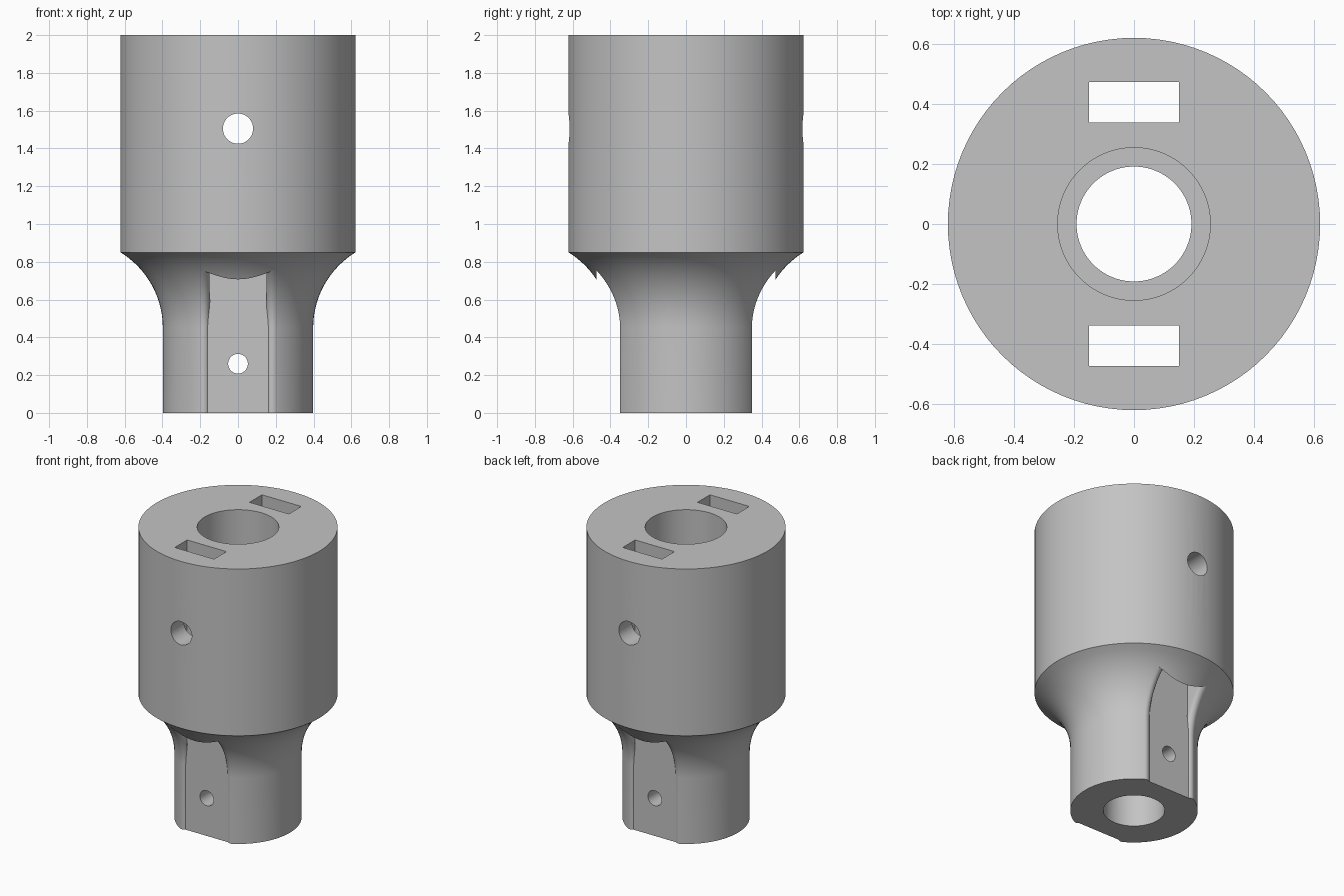
import bpy, bmesh, math

if "Cube" in bpy.data.objects:
    bpy.data.objects.remove(bpy.data.objects["Cube"], do_unlink=True)

SEGMENTS = 96
BODY_R, NECK_R = 0.622, 0.398
BORE_TOP_R, BORE_LOW_R = 0.255, 0.192
NECK_Z, SHOULDER_Z, TOP_Z = 0.45, 0.85, 2.0
SLOT_X, SLOT_IN, SLOT_OUT = 0.15, 0.34, 0.475
FILLET = 0.033

# Concave flare between neck and body
flare_d = BODY_R - NECK_R
flare_h = SHOULDER_Z - NECK_Z
FLARE_R = (flare_d ** 2 + flare_h ** 2) / (2 * flare_d)


def neck_radius(z):
    rise = max(0, z - NECK_Z)
    return NECK_R + FLARE_R - math.sqrt(FLARE_R ** 2 - rise ** 2)


def loft(name, rings, closed=False):
    """Skin matching rings of points; cap the ends or join them in a loop."""
    bm = bmesh.new()
    loops = [[bm.verts.new(p) for p in ring] for ring in rings]
    pairs = list(zip(loops, loops[1:]))
    if closed:
        pairs.append((loops[-1], loops[0]))
    else:
        bm.faces.new(loops[0])
        bm.faces.new(loops[-1])
    for a, b in pairs:
        for i in range(len(a)):
            j = (i + 1) % len(a)
            bm.faces.new((a[i], a[j], b[j], b[i]))
    bmesh.ops.recalc_face_normals(bm, faces=bm.faces)
    mesh = bpy.data.meshes.new(name)
    bm.to_mesh(mesh)
    bm.free()
    obj = bpy.data.objects.new(name, mesh)
    bpy.context.collection.objects.link(obj)
    return obj


def circle(r, z):
    step = math.tau / SEGMENTS
    return [(r * math.cos(i * step), r * math.sin(i * step), z) for i in range(SEGMENTS)]


def mirrored_ring(half, z):
    """Complete a half outline across x = 0."""
    return [(x, y, z) for x, y in half] + [(-x, y, z) for x, y in reversed(half)]


def slot_section(z, steps=8):
    """Half outline of the neck groove with its rounded outer edge."""
    r = neck_radius(z)
    cx = SLOT_X + FILLET
    cy = math.sqrt((r - FILLET) ** 2 - cx ** 2)
    start = math.pi
    if cy < SLOT_IN:
        start -= math.asin((SLOT_IN - cy) / FILLET)
    end = math.atan2(cy, cx)
    arc = []
    for i in range(steps + 1):
        a = start + (end - start) * i / steps
        arc.append((cx + FILLET * math.cos(a), cy + FILLET * math.sin(a)))
    corner_x = arc[0][0] - 0.003 if cy < SLOT_IN else SLOT_X
    return [(corner_x, SLOT_IN)] + arc + [(arc[-1][0], SLOT_OUT)]


def slot_cutter(name):
    groove_top = 0.755
    heights = [-0.05] + [NECK_Z + (groove_top - NECK_Z) * i / 16 for i in range(17)]
    rings = [mirrored_ring(slot_section(z), z) for z in heights]
    # Plain rectangular slot through the body
    n = len(rings[0]) // 2
    wall = [(SLOT_X, SLOT_IN + (SLOT_OUT - SLOT_IN) * i / (n - 1)) for i in range(n)]
    rings += [mirrored_ring(wall, z) for z in (groove_top, TOP_Z + 0.05)]
    return loft(name, rings)


def hole_cutter(name, r, z):
    bpy.ops.mesh.primitive_cylinder_add(vertices=48, radius=r, depth=2,
                                        location=(0, 0, z), rotation=(math.pi / 2, 0, 0))
    obj = bpy.context.object
    obj.name = name
    return obj


# Stepped, bored body
flare = []
for i in range(17):
    z = NECK_Z + flare_h * i / 16
    flare.append((neck_radius(z), z))
profile = [(BORE_LOW_R, 0), (NECK_R, 0)] + flare + [
    (BODY_R, TOP_Z), (BORE_TOP_R, TOP_Z),
    (BORE_TOP_R, SHOULDER_Z), (BORE_LOW_R, SHOULDER_Z)]
body = loft("adapter_body", [circle(r, z) for r, z in profile], closed=True)

# Slots front and back, then the two cross holes
cutters = [slot_cutter("back_slot"), slot_cutter("front_slot")]
cutters[1].rotation_euler.z = math.pi
cutters.append(hole_cutter("upper_cross_hole", 0.08, 1.505))
cutters.append(hole_cutter("lower_cross_hole", 0.052, 0.26))

bpy.context.view_layer.update()
bpy.ops.object.select_all(action="DESELECT")
body.select_set(True)
bpy.context.view_layer.objects.active = body
for cutter in cutters:
    cutter.hide_render = True
    mod = body.modifiers.new(cutter.name, "BOOLEAN")
    mod.operation = "DIFFERENCE"
    mod.solver = "EXACT"
    mod.object = cutter
    bpy.ops.object.modifier_apply(modifier=mod.name)
for cutter in cutters:
    bpy.data.objects.remove(cutter, do_unlink=True)

# Single grey finish
grey = bpy.data.materials.new("plain_grey")
grey.use_nodes = True
colour = (0.55, 0.55, 0.55, 1)
grey.diffuse_color = colour
grey.node_tree.nodes["Principled BSDF"].inputs["Base Color"].default_value = colour
body.data.materials.clear()
body.data.materials.append(grey)
bpy.ops.object.shade_smooth_by_angle(angle=math.radians(30))
